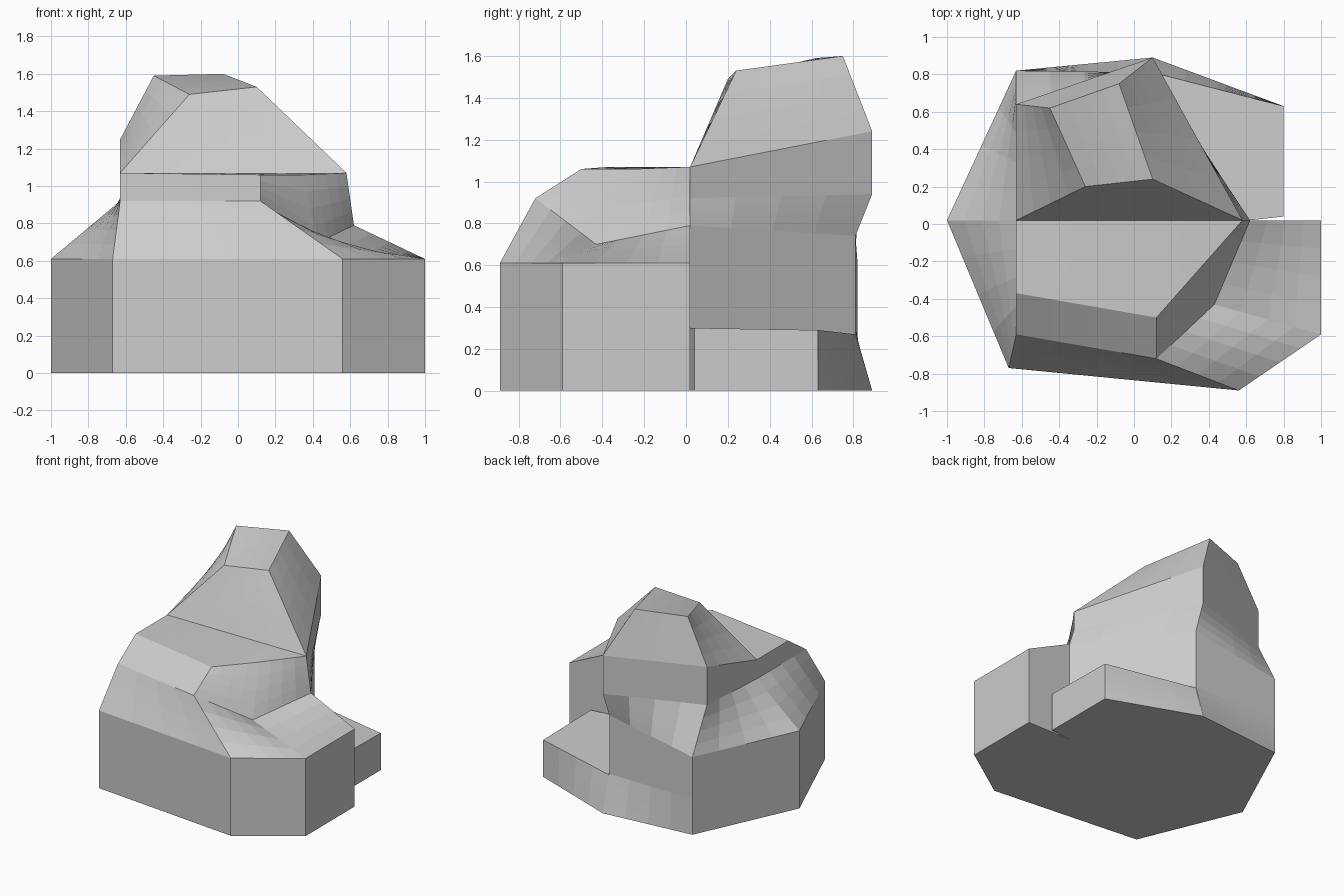
import bpy, bmesh

if "Cube" in bpy.data.objects:
    bpy.data.objects.remove(bpy.data.objects["Cube"])


def part(name, rings, front_wall=None):
    """Loft an open strip through stacked outlines, then cap the ends.
    front_wall = ring index above which the open side is closed too."""
    bm = bmesh.new()
    made = {}

    def vert(p):
        if p not in made:
            made[p] = bm.verts.new(p)
        return made[p]

    def face(points):
        vs = []
        for p in points:
            v = vert(p)
            if v not in vs:
                vs.append(v)
        if len(vs) > 2:
            bm.faces.new(vs)

    for k, (a, b) in enumerate(zip(rings, rings[1:])):
        n = len(a)
        closed = front_wall is not None and k >= front_wall
        for i in range(n if closed else n - 1):
            j = (i + 1) % n
            face([a[i], a[j], b[j], b[i]])
    face(rings[0][::-1])
    face(rings[-1])
    mesh = bpy.data.meshes.new(name)
    bm.to_mesh(mesh)
    bm.free()
    obj = bpy.data.objects.new(name, mesh)
    bpy.context.collection.objects.link(obj)
    # simple subdivision gives the twisted facets their gentle warp
    mod = obj.modifiers.new("facets", 'SUBSURF')
    mod.subdivision_type = 'SIMPLE'
    mod.levels = mod.render_levels = 2
    return obj


def at(outline, z):
    return [(x, y, z) for x, y in outline]


# Broad front shelf with a bevelled edge and a sloping right shoulder
base = [(-1, .02), (-.67, -.77), (.56, -.89), (1, -.59), (1, .02)]
seam = (.62, .02, .79)
part("front_shelf", [
    at(base + [(.62, .02)], 0),
    at(base, .61) + [seam],
    [(-.63, .02, .92), (-.63, -.59, .92), (.12, -.72, .92),
     (.43, -.43, .70), seam, seam],
    [(-.63, .02, 1.07), (-.63, -.37, 1.07), (.12, -.5, 1.06),
     (.35, -.24, 1.06), (.58, .02, 1.07), (.58, .02, 1.07)],
])

# Tall back peak, narrowing to a small tilted top
part("back_peak", [
    at([(.62, .02), (.1, .89), (-.63, .82), (-1, .02)], 0),
    at([(.62, .02), (.1, .81), (-.63, .82), (-1, .02)], .28),
    [seam, (.1, .81, .74), (-.63, .82, .61), (-1, .02, .61)],
    [(.58, .02, .92), (.1, .89, .94), (-.63, .64, .95), (-.63, .02, .92)],
    [(.58, .02, 1.07), (.1, .89, 1.24), (-.63, .64, 1.25), (-.63, .02, 1.07)],
    [(.1, .24, 1.53), (-.08, .75, 1.6), (-.45, .62, 1.59), (-.26, .2, 1.49)],
], front_wall=4)

# Low step at the back right
part("low_step", [
    at([(.62, .02), (.8, .04), (.8, .63), (.1, .89)], 0),
    [(.62, .02, .3), (.8, .04, .3), (.8, .63, .29), (.1, .81, .27)],
])
